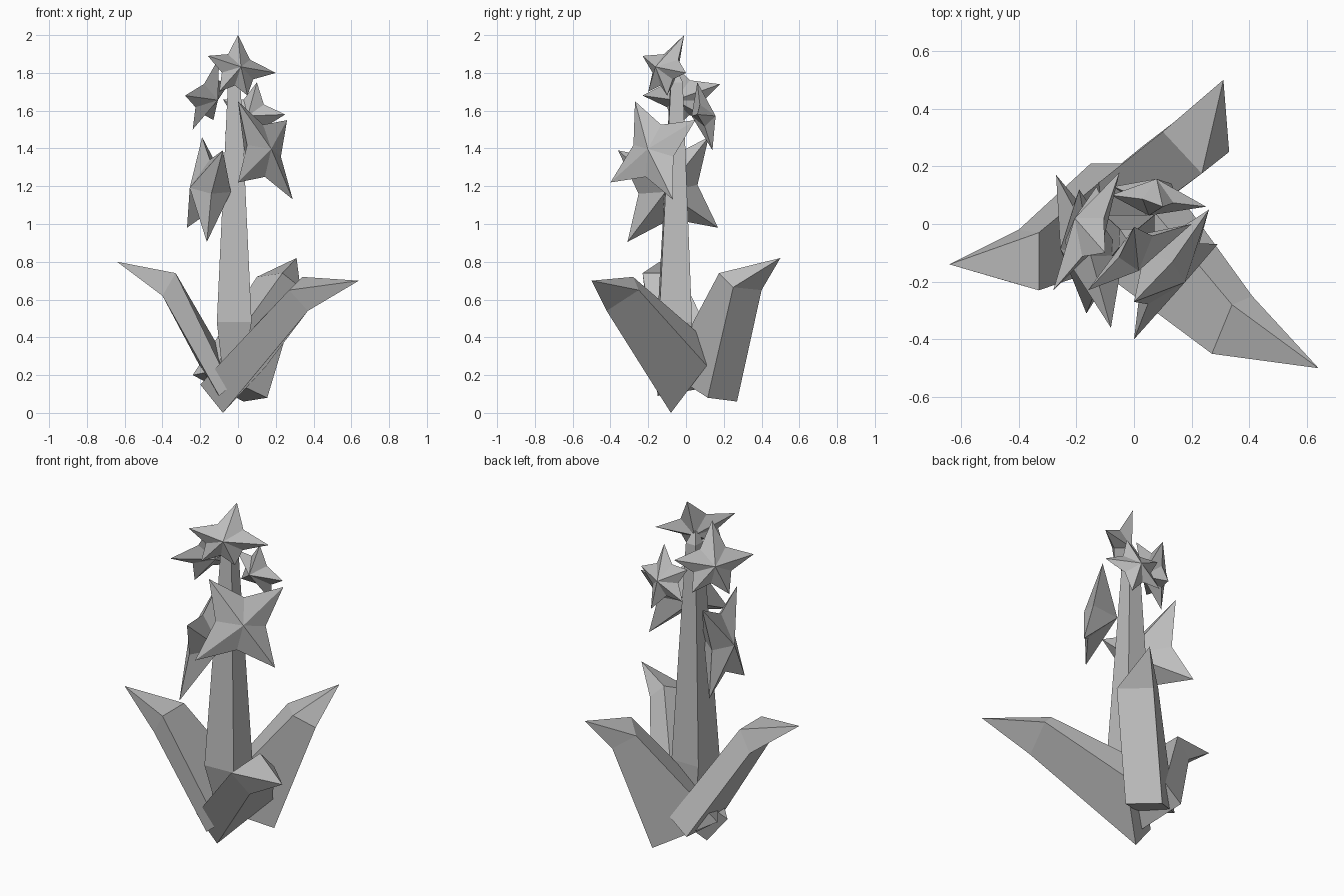
import bpy
import bmesh
from mathutils import Vector

cube = bpy.data.objects.get("Cube")
if cube:
    bpy.data.objects.remove(cube)

grey = bpy.data.materials.new("plain grey")
grey.use_nodes = True
colour = (0.52, 0.52, 0.52, 1)
grey.diffuse_color = colour
grey.node_tree.nodes["Principled BSDF"].inputs["Base Color"].default_value = colour


def finish(name, bm):
    bmesh.ops.recalc_face_normals(bm, faces=bm.faces)
    mesh = bpy.data.meshes.new(name)
    bm.to_mesh(mesh)
    bm.free()
    mesh.materials.append(grey)
    bpy.context.collection.objects.link(bpy.data.objects.new(name, mesh))


def loft(name, rings, tip):
    """Skin between four-sided rings, capped at the base and pointed at the tip."""
    bm = bmesh.new()
    loops = [[bm.verts.new(p) for p in ring] for ring in rings]
    bm.faces.new(loops[0])
    for low, high in zip(loops, loops[1:]):
        for i in range(4):
            j = (i + 1) % 4
            bm.faces.new((low[i], low[j], high[j], high[i]))
    end = bm.verts.new(tip)
    for i in range(4):
        bm.faces.new((loops[-1][i], loops[-1][(i + 1) % 4], end))
    finish(name, bm)


def flower(name, facing, tips, bump=0.06, depth=0.07):
    """Star with a raised centre, pointed petals and a shallow back."""
    tips = [Vector(t) for t in tips]
    n = len(tips)
    centre = sum(tips, Vector()) / n
    facing = Vector(facing).normalized()
    bm = bmesh.new()
    peak = bm.verts.new(centre + facing * bump)
    back = bm.verts.new(centre - facing * depth)
    points = [bm.verts.new(t) for t in tips]
    valleys = [bm.verts.new(centre.lerp((tips[i] + tips[(i + 1) % n]) / 2, 0.65))
               for i in range(n)]
    for i in range(n):
        for pole in (peak, back):
            bm.faces.new((pole, points[i], valleys[i]))
            bm.faces.new((pole, valleys[i], points[(i + 1) % n]))
    finish(name, bm)


# Stem: tapering square post
def square(x, y, z, r):
    return [(x - r, y - r, z), (x + r, y - r * 0.9, z),
            (x + r, y + r, z), (x - r * 0.9, y + r, z)]


loft("stem", [square(-0.03, -0.03, 0.2, 0.05),
              square(-0.02, -0.06, 0.48, 0.092),
              square(-0.02, -0.05, 1.75, 0.033)], (-0.02, -0.06, 1.84))

# Leaves: boxy blades with a bent, pointed end
loft("front_leaf",
     [[(-0.2, -0.1, 0.15), (0.03, 0.09, 0.4), (0.15, 0.11, 0.25), (-0.08, -0.08, 0)],
      [(0.27, -0.45, 0.65), (0.34, -0.28, 0.72), (0.41, -0.25, 0.65), (0.37, -0.42, 0.54)]],
     (0.64, -0.5, 0.7))
loft("back_leaf",
     [[(-0.14, -0.1, 0.22), (-0.24, 0.05, 0.2), (0.03, 0.27, 0.06), (0.155, 0.115, 0.08)],
      [(0.235, 0.175, 0.74), (0.1, 0.32, 0.72), (0.2, 0.4, 0.65), (0.33, 0.25, 0.665)]],
     (0.31, 0.5, 0.82))
loft("right_leaf",
     [[(-0.04, -0.13, 0.14), (-0.04, 0.21, 0.24), (-0.15, 0.21, 0.15), (-0.1, -0.15, 0.09)],
      [(-0.33, -0.23, 0.74), (-0.33, -0.03, 0.74), (-0.4, -0.02, 0.62), (-0.4, -0.21, 0.62)]],
     (-0.64, -0.14, 0.8))

# Flowers: stars spread around the upper stem
flower("top_flower", (0.3, -0.9, 0.3),
       [(0, -0.01, 2), (0.2, 0, 1.8), (0.05, -0.1, 1.68),
        (-0.1, -0.2, 1.7), (-0.16, -0.23, 1.89)])
flower("upper_right_flower", (-0.75, 0.6, 0.2),
       [(-0.1, -0.1, 1.88), (-0.28, -0.23, 1.68), (-0.24, -0.06, 1.5),
        (-0.13, 0.13, 1.55), (-0.05, 0.18, 1.74)])
flower("back_flower", (0.2, 0.95, 0),
       [(0.1, 0.06, 1.75), (0.25, 0.06, 1.58), (0.13, 0.14, 1.39),
        (-0.07, 0.13, 1.48), (-0.08, 0.1, 1.66)])
flower("front_left_flower", (0.78, -0.6, 0.2),
       [(0, -0.27, 1.65), (0.26, 0.05, 1.55), (0.29, -0.07, 1.13), (0, -0.4, 1.22)],
       0.05, 0.13)
flower("lower_right_flower", (-1, 0.1, 0.1),
       [(-0.165, -0.31, 0.905), (-0.27, 0.17, 0.98),
        (-0.19, 0.12, 1.46), (-0.08, -0.36, 1.39)], 0.08, 0.14)
